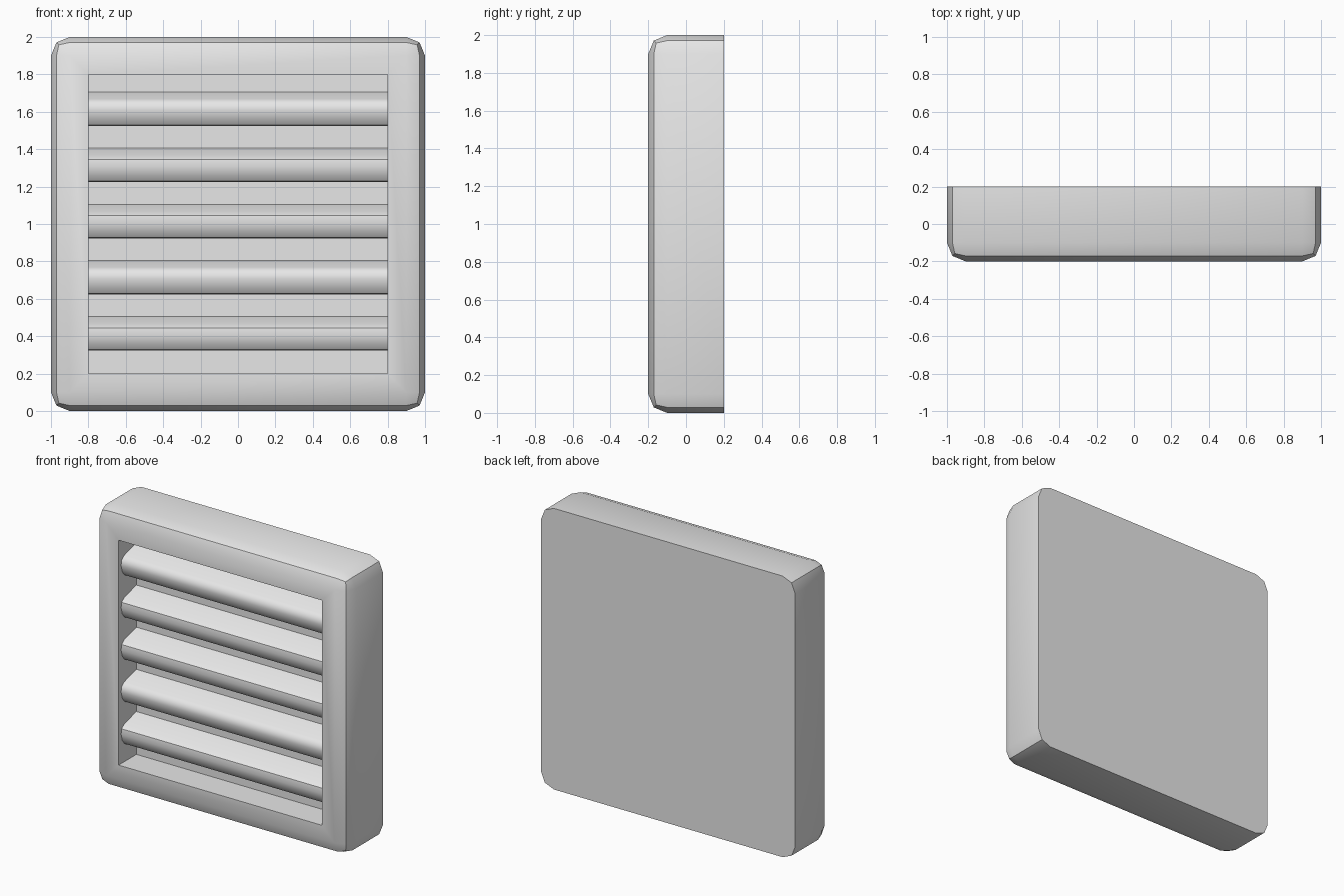
import bpy
import bmesh
import math
from mathutils import Matrix, Vector

cube = bpy.data.objects.get("Cube")
if cube:
    bpy.data.objects.remove(cube, do_unlink=True)

GREY = (0.8, 0.8, 0.8, 1.0)
grey = bpy.data.materials.new("light_grey")
grey.use_nodes = True
grey.diffuse_color = GREY
grey.node_tree.nodes["Principled BSDF"].inputs["Base Color"].default_value = GREY


def box(size):
    """Box mesh of the given size, centred on the origin."""
    bm = bmesh.new()
    bmesh.ops.create_cube(bm, size=1)
    bmesh.ops.scale(bm, vec=size, verts=bm.verts)
    return bm


def round_edges(bm, edges, width):
    bmesh.ops.bevel(bm, geom=edges, offset=width, segments=2, profile=0.5,
                    affect='EDGES', clamp_overlap=True)
    bm.normal_update()


def shade(bm):
    """Smooth faces, sharp where neighbours turn by more than 30 degrees."""
    bm.normal_update()
    for face in bm.faces:
        face.smooth = True
    for edge in bm.edges:
        edge.smooth = edge.calc_face_angle(math.pi) < math.radians(30)


def finish(bm, name, location):
    mesh = bpy.data.meshes.new(name)
    bm.to_mesh(mesh)
    bm.free()
    mesh.materials.append(grey)
    obj = bpy.data.objects.new(name, mesh)
    obj.location = location
    bpy.context.collection.objects.link(obj)
    return obj


# Vent housing: rounded everywhere except around the flat back
bm = box((2, 0.4, 2))
round_edges(bm, [e for e in bm.edges if any(v.co.y < 0 for v in e.verts)], 0.1)

# Square recess in the front
front = min(bm.faces, key=lambda f: f.calc_center_median().y)
bmesh.ops.inset_region(bm, faces=[front], thickness=0.1, use_even_offset=True)
floor = bmesh.ops.extrude_discrete_faces(bm, faces=[front])["faces"][0]
bmesh.ops.translate(bm, verts=floor.verts, vec=(0, 0.2, 0))
shade(bm)
finish(bm, "vent_housing", (0, 0, 1))

# Tilted slats with rounded front edges, their backs sunk into the recess floor
for i in range(5):
    bm = box((1.6, 0.3, 0.15))
    round_edges(bm, [e for e in bm.edges if all(v.co.y < 0 for v in e.verts)
                     and abs(e.verts[0].co.x - e.verts[1].co.x) > 1], 0.05)
    shade(bm)
    if i in (0, 3):
        # Softer upper front edge on two of the slats
        for e in bm.edges:
            if all(v.co.y < -0.11 and v.co.z > 0 for v in e.verts) \
                    and e.calc_length() > 1:
                e.smooth = True
    bmesh.ops.rotate(bm, verts=bm.verts, cent=Vector(),
                     matrix=Matrix.Rotation(math.radians(15), 3, 'X'))
    finish(bm, f"slat_{i + 1}", (0, -0.02, 1.622 - 0.3 * i))
